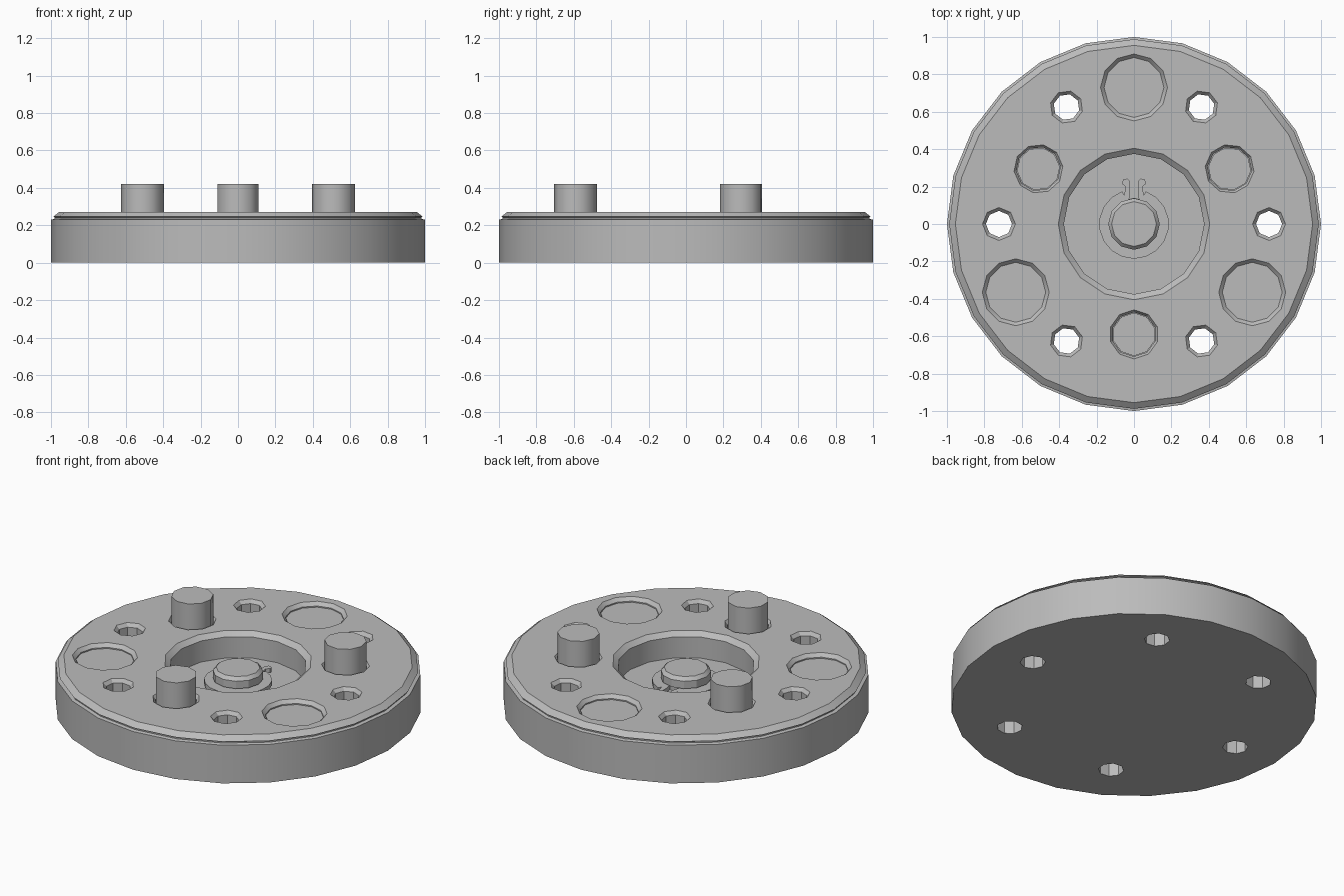
import bpy, bmesh, math
from math import sin, cos, pi, radians
from mathutils import Matrix

cube = bpy.data.objects.get("Cube")
if cube:
    bpy.data.objects.remove(cube)

steel = bpy.data.materials.new("grey_metal")
steel.use_nodes = True
steel.diffuse_color = (0.5, 0.5, 0.5, 1)
steel.node_tree.nodes["Principled BSDF"].inputs["Base Color"].default_value = (0.5, 0.5, 0.5, 1)

TOP = 0.272


def add_lathe(bm, profile, sides, x=0, y=0, turn=0):
    """Revolve (radius, z) pairs, bottom to top, and cap both ends."""
    rings = []
    for r, z in profile:
        angles = [turn + 2 * pi * i / sides for i in range(sides)]
        rings.append([bm.verts.new((x + r * cos(a), y + r * sin(a), z)) for a in angles])
    for low, high in zip(rings, rings[1:]):
        for i in range(sides):
            j = (i + 1) % sides
            bm.faces.new((low[i], low[j], high[j], high[i]))
    bm.faces.new(rings[0][::-1])
    bm.faces.new(rings[-1])


def finish(name, bm, angle=30):
    bmesh.ops.recalc_face_normals(bm, faces=bm.faces)
    mesh = bpy.data.meshes.new(name)
    bm.to_mesh(mesh)
    bm.free()
    obj = bpy.data.objects.new(name, mesh)
    bpy.context.collection.objects.link(obj)
    mesh.materials.append(steel)
    smooth(obj, angle)
    return obj


def smooth(obj, angle):
    bpy.ops.object.select_all(action='DESELECT')
    obj.select_set(True)
    bpy.context.view_layer.objects.active = obj
    bpy.ops.object.shade_smooth_by_angle(angle=radians(angle))


def polar(radius, degrees):
    a = radians(degrees)
    return radius * cos(a), radius * sin(a), a


def pocket(rim, wall, floor, chamfer):
    """Cutter profile for a hole with a chamfered mouth."""
    return [(wall, floor), (wall, TOP - chamfer), (rim, TOP), (rim, TOP + 0.1)]


# Round body with a thin groove and chamfered upper rim
bm = bmesh.new()
add_lathe(bm, [(1, 0), (1, 0.23), (0.98, 0.234), (0.98, 0.242),
               (0.988, 0.246), (0.955, TOP)], 24)
body = finish("body", bm)

# Pockets and through holes
bm = bmesh.new()
add_lathe(bm, pocket(0.405, 0.375, 0.12, 0.025), 16)
for k in range(6):
    x, y, a = polar(0.722, 60 * k)
    add_lathe(bm, pocket(0.088, 0.07, -0.1, 0.02), 8, x, y, a)
for k in range(3):
    x, y, a = polar(0.73, 90 + 120 * k)
    add_lathe(bm, pocket(0.179, 0.16, 0.245, 0.02), 12, x, y, a)
    x, y, a = polar(0.59, 30 + 120 * k)
    add_lathe(bm, pocket(0.131, 0.118, 0.2, 0.02), 10, x, y, a)
cutter = finish("hole_cutter", bm)
cutter.hide_render = True
cut = body.modifiers.new("holes", 'BOOLEAN')
cut.object = cutter
cut.operation = 'DIFFERENCE'
cut.solver = 'EXACT'
bpy.context.view_layer.objects.active = body
bpy.ops.object.modifier_apply(modifier=cut.name)
bpy.data.objects.remove(cutter)
smooth(body, 30)

# Upright pins
for k, side in enumerate(("left", "right", "front")):
    x, y, a = polar(0.59, 30 + 120 * k)
    bm = bmesh.new()
    add_lathe(bm, [(0.115, 0.19), (0.115, 0.42)], 10, x, y, a)
    finish(side + "_pin", bm, 50)

# Central shaft with a groove for the clip
bm = bmesh.new()
add_lathe(bm, [(0.14, 0.11), (0.14, 0.13), (0.11, 0.13), (0.11, 0.17),
               (0.138, 0.17), (0.138, 0.215), (0.12, 0.235)], 12)
finish("centre_shaft", bm)

# Open retaining clip with two hooked ears
half = [polar(0.186, d)[:2] for d in range(-90, 71, 20)]
half += [(0.052, 0.155), (0.045, 0.2), (0.064, 0.215), (0.058, 0.238),
         (0.036, 0.243), (0.022, 0.228), (0.022, 0.15)]
half += [polar(0.105, d)[:2] for d in range(70, -91, -20)]
bm = bmesh.new()
for side in (1, -1):
    face = bm.faces.new([bm.verts.new((side * x, y, 0.135)) for x, y in half])
    grown = bmesh.ops.extrude_face_region(bm, geom=[face])["geom"]
    verts = [v for v in grown if isinstance(v, bmesh.types.BMVert)]
    bmesh.ops.translate(bm, vec=(0, 0, 0.027), verts=verts)
# Merge the halves where they meet at the front
seam = [f for f in bm.faces if all(abs(v.co.x) < 0.001 for v in f.verts)]
bmesh.ops.delete(bm, geom=seam, context='FACES')
bmesh.ops.remove_doubles(bm, verts=bm.verts, dist=0.0005)
finish("retaining_clip", bm)
